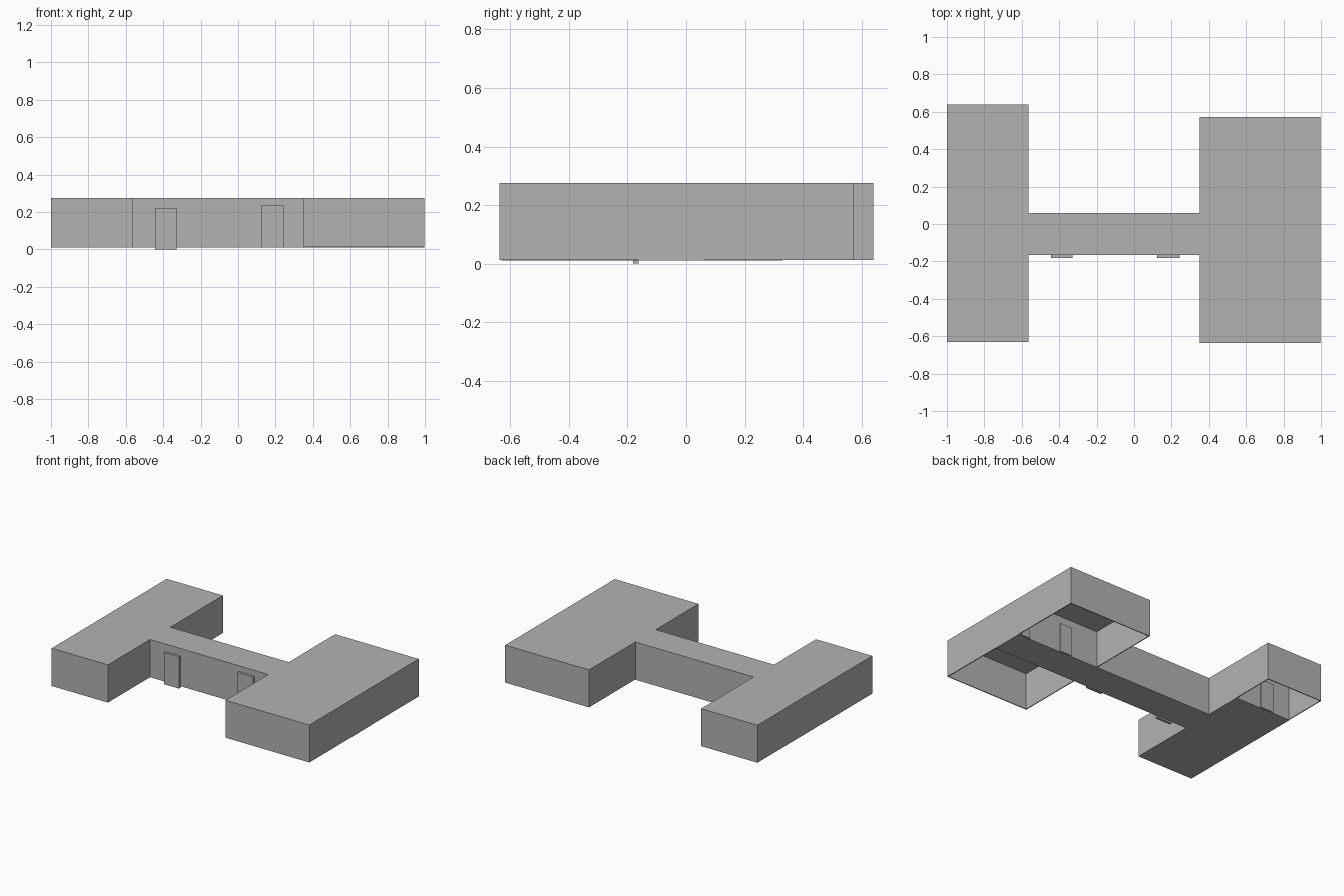
import bpy
import bmesh

if "Cube" in bpy.data.objects:
    bpy.data.objects.remove(bpy.data.objects["Cube"], do_unlink=True)

BASE, TOP = 0.013, 0.275
WALL = 0.006
X0, X1, X2, X3 = -1.0, -0.565, 0.35, 0.998   # wing limits along x
HALL_F, HALL_B = -0.165, 0.06                # connecting hall along y
LEFT_F, LEFT_B = -0.63, 0.64                 # narrow wing
WIDE_F, WIDE_B = -0.637, 0.572               # wide wing
ROOM_Y = 0.33                                # partition in narrow wing

grey = bpy.data.materials.new("plain_grey")
grey.use_nodes = True
grey.diffuse_color = (0.45, 0.45, 0.45, 1)
bsdf = grey.node_tree.nodes["Principled BSDF"]
bsdf.inputs["Base Color"].default_value = grey.diffuse_color
bsdf.inputs["Roughness"].default_value = 0.8


def finish(name, bm):
    bmesh.ops.recalc_face_normals(bm, faces=bm.faces)
    mesh = bpy.data.meshes.new(name)
    bm.to_mesh(mesh)
    bm.free()
    mesh.materials.append(grey)
    obj = bpy.data.objects.new(name, mesh)
    bpy.context.collection.objects.link(obj)
    return obj


def box(name, x, y, z):
    bm = bmesh.new()
    bmesh.ops.create_cube(bm, size=1)
    for v in bm.verts:
        v.co = [lim[0] if c < 0 else lim[1] for c, lim in zip(v.co, (x, y, z))]
    return finish(name, bm)


# Roof and outer walls: one open-bottomed shell around an H-shaped plan
plan = [(X0, LEFT_F), (X1, LEFT_F), (X1, HALL_F), (X2, HALL_F),
        (X2, WIDE_F), (X3, WIDE_F), (X3, WIDE_B), (X2, WIDE_B),
        (X2, HALL_B), (X1, HALL_B), (X1, LEFT_B), (X0, LEFT_B)]
bm = bmesh.new()
top = [bm.verts.new((x, y, TOP)) for x, y in plan]
low = [bm.verts.new((x, y, BASE)) for x, y in plan]
bm.faces.new(top)
for i in range(len(plan)):
    j = (i + 1) % len(plan)
    bm.faces.new((low[i], low[j], top[j], top[i]))
shell = finish("roof_and_walls", bm)
# orient the shell outward so the thickness grows inside
if shell.data.polygons[0].normal.z < 0:
    shell.data.flip_normals()
thick = shell.modifiers.new("wall_thickness", "SOLIDIFY")
thick.thickness = WALL
thick.offset = -1
thick.use_even_offset = True

# Floors: narrow wing, and hall running on through the wide wing
floor_z = (BASE - 0.002, BASE + 0.004)
box("narrow_wing_floor", (X0, X1), (LEFT_F, ROOM_Y), floor_z)
box("hall_floor", (X1, X3), (HALL_F, HALL_B), floor_z)

# Inner partitions
inner_z = (BASE, TOP - WALL / 2)
box("narrow_wing_partition", (X0 + 0.003, X1 - 0.003), (ROOM_Y - WALL, ROOM_Y), inner_z)
for name, y in (("front", HALL_F), ("back", HALL_B - WALL)):
    box(f"wide_wing_{name}_partition", (X2 + 0.003, X3 - 0.003), (y, y + WALL), inner_z)

# Outer doors on the front of the hall
door_y = (HALL_F - 0.016, HALL_F + 0.002)
box("right_front_door", (-0.445, -0.33), door_y, (0, 0.222))
box("left_front_door_panel", (0.122, 0.2), door_y, (BASE - 0.003, 0.235))
box("left_front_door_side", (0.2, 0.243), door_y, (BASE - 0.003, 0.235))

# Inner doors on the back of the partitions
for name, x, y in (("narrow_wing_inner_door", (-0.86, -0.76), ROOM_Y),
                   ("wide_wing_inner_door", (0.57, 0.66), HALL_B),
                   ("wide_wing_side_door", (0.91, 0.985), HALL_B)):
    box(name, x, (y - 0.002, y + 0.008), (BASE, 0.215))
